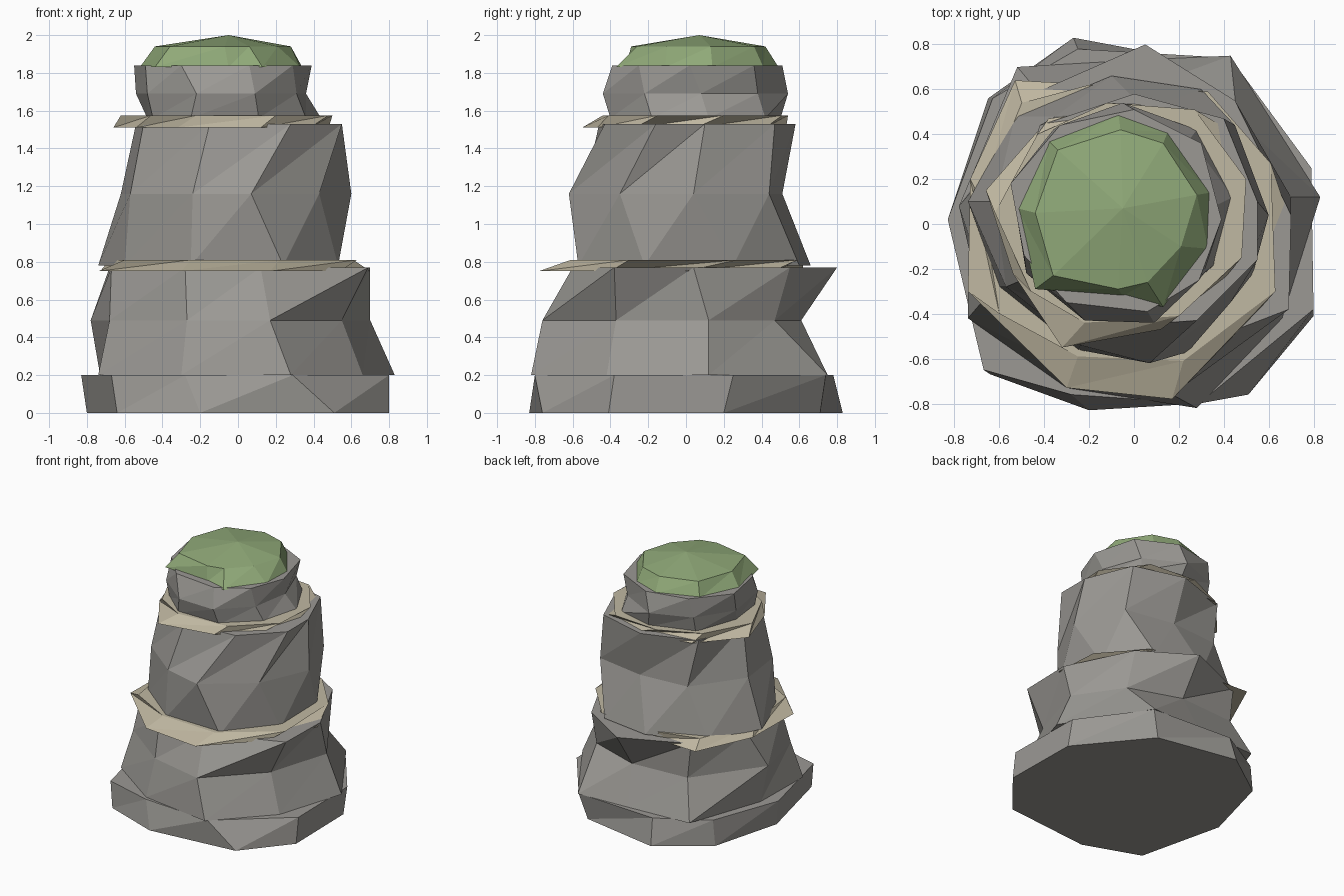
import bpy, bmesh


def material(name, rgb):
    m = bpy.data.materials.new(name)
    m.diffuse_color = (*rgb, 1)
    return m


STONE = material("grey stone", (0.325, 0.315, 0.295))
SAND = material("pale sandstone", (0.53, 0.48, 0.36))
MOSS = material("moss green", (0.28, 0.40, 0.19))


def loft(name, mat, rings, apex=None):
    """Faceted block through 9-sided rings given as (z, outline points)."""
    bm = bmesh.new()
    loops = [[bm.verts.new((x, y, z)) for x, y in pts] for z, pts in rings]
    for low, high in zip(loops, loops[1:]):
        n = len(low)
        for i in range(n):
            j = (i + 1) % n
            bm.faces.new((low[i], low[j], high[j]))
            bm.faces.new((low[i], high[j], high[i]))
    bm.faces.new(loops[0][::-1])
    if apex:
        tip, top = bm.verts.new(apex), loops[-1]
        for i in range(len(top)):
            bm.faces.new((top[i], top[(i + 1) % len(top)], tip))
    else:
        bm.faces.new(loops[-1])
    mesh = bpy.data.meshes.new(name)
    bm.to_mesh(mesh)
    bm.free()
    mesh.materials.append(mat)
    bpy.context.collection.objects.link(bpy.data.objects.new(name, mesh))


# Wide foot of the rock stack
loft("base_slab", STONE, [
    (0.0, [(-.20, -.83), (.51, -.76), (.80, -.41), (.79, .20), (.37, .71),
           (-.27, .83), (-.65, .56), (-.80, .00), (-.64, -.67)]),
    (0.2, [(-.28, -.76), (.29, -.80), (.80, -.38), (.79, .25), (.43, .74),
           (-.25, .78), (-.63, .56), (-.83, .02), (-.67, -.65)])])

# Lower boulder
loft("lower_rock", STONE, [
    (0.2, [(-.30, -.73), (.28, -.82), (.66, -.42), (.83, .12), (.43, .75),
           (.00, .73), (-.52, .70), (-.73, .10), (-.74, -.42)]),
    (0.49, [(-.27, -.66), (.17, -.76), (.55, -.37), (.70, .12), (.46, .47),
            (.05, .61), (-.42, .58), (-.78, .08), (-.68, -.35)]),
    (0.77, [(-.28, -.59), (.12, -.60), (.69, -.38), (.70, .04), (.45, .55),
            (.05, .80), (-.45, .58), (-.68, .20), (-.67, -.25)])])

# Pale ledge between lower and middle rocks
loft("lower_ledge", SAND, [
    (0.75, [(-.30, -.73), (.17, -.78), (.54, -.40), (.70, .00), (.44, .46),
            (-.15, .62), (-.53, .64), (-.73, .20), (-.74, -.30)]),
    (0.81, [(-.25, -.59), (.22, -.61), (.63, -.30), (.61, .27), (.33, .59),
            (-.20, .62), (-.50, .54), (-.68, .10), (-.60, -.40)])])

# Middle boulder
loft("middle_rock", STONE, [
    (0.78, [(-.25, -.56), (.24, -.57), (.53, -.22), (.52, .25), (.30, .60),
            (-.10, .66), (-.53, .48), (-.74, .10), (-.60, -.28)]),
    (1.16, [(-.24, -.54), (.07, -.62), (.43, -.35), (.60, .04), (.45, .44),
            (.05, .51), (-.35, .48), (-.62, .10), (-.57, -.28)]),
    (1.53, [(-.15, -.46), (.28, -.43), (.55, -.16), (.55, .10), (.40, .47),
            (.00, .58), (-.42, .44), (-.54, .05), (-.50, -.25)])])

# Pale ledge between middle and upper rocks
loft("upper_ledge", SAND, [
    (1.51, [(-.32, -.55), (.12, -.47), (.38, -.27), (.48, .05), (.42, .42),
            (.08, .53), (-.38, .47), (-.66, .15), (-.54, -.22)]),
    (1.575, [(-.22, -.44), (.20, -.41), (.48, -.15), (.50, .20), (.27, .51),
             (-.12, .54), (-.43, .40), (-.62, .05), (-.46, -.30)])])

# Upper boulder
loft("upper_rock", STONE, [
    (1.56, [(-.25, -.40), (.11, -.40), (.36, -.18), (.44, .12), (.28, .42),
            (-.02, .50), (-.36, .39), (-.48, .05), (-.45, -.22)]),
    (1.69, [(-.22, -.43), (.09, -.44), (.31, -.22), (.36, .08), (.25, .38),
            (-.05, .54), (-.36, .42), (-.54, .14), (-.48, -.22)]),
    (1.84, [(-.30, -.35), (.06, -.39), (.29, -.25), (.39, .02), (.30, .36),
            (.00, .51), (-.33, .44), (-.55, .18), (-.49, -.14)])])

# Mossy crown
loft("moss_cap", MOSS, [
    (1.83, [(-.44, -.29), (-.05, -.32), (.13, -.37), (.33, -.11), (.34, .14),
            (.15, .41), (-.07, .49), (-.38, .37), (-.52, .07)]),
    (1.94, [(-.36, -.23), (-.07, -.29), (.06, -.26), (.21, -.10), (.28, .13),
            (.13, .36), (-.06, .42), (-.34, .33), (-.44, .05)])],
    apex=(-.05, .07, 2.0))
